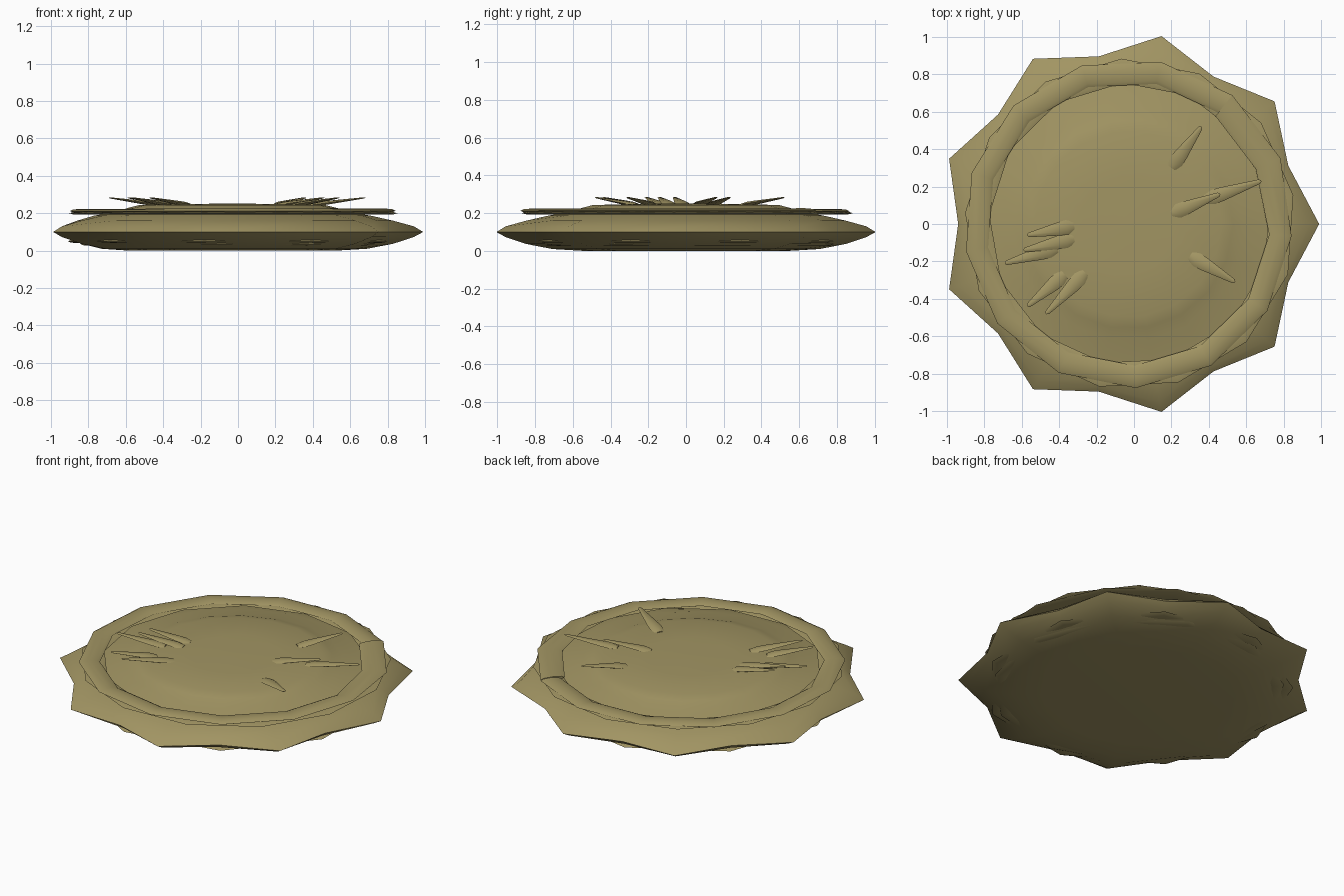
import bpy, bmesh
from math import cos, sin, pi, radians
from mathutils import Vector

cube = bpy.data.objects.get("Cube")
if cube:
    bpy.data.objects.remove(cube)

KHAKI = (0.36, 0.30, 0.125, 1)
mat = bpy.data.materials.new("dry_straw_khaki")
mat.use_nodes = True
mat.diffuse_color = KHAKI
bsdf = mat.node_tree.nodes["Principled BSDF"]
bsdf.inputs["Base Color"].default_value = KHAKI
bsdf.inputs["Roughness"].default_value = 0.9
CX = -0.03


def loft(name, rings, closed=False, angle=40):
    """Skin a list of equal-length point loops, capped unless closed."""
    bm = bmesh.new()
    loops = [[bm.verts.new(p) for p in ring] for ring in rings]
    n = len(loops[0])
    pairs = list(zip(loops, loops[1:]))
    if closed:
        pairs.append((loops[-1], loops[0]))
    else:
        bm.faces.new(loops[0])
        bm.faces.new(loops[-1])
    for a, b in pairs:
        for i in range(n):
            j = (i + 1) % n
            bm.faces.new((a[i], a[j], b[j], b[i]))
    bmesh.ops.recalc_face_normals(bm, faces=bm.faces)
    mesh = bpy.data.meshes.new(name)
    bm.to_mesh(mesh)
    bm.free()
    mesh.materials.append(mat)
    obj = bpy.data.objects.new(name, mesh)
    bpy.context.collection.objects.link(obj)
    bpy.ops.object.select_all(action='DESELECT')
    obj.select_set(True)
    bpy.context.view_layer.objects.active = obj
    bpy.ops.object.shade_smooth_by_angle(angle=radians(angle))
    return obj


def star_ring(tip, valley, z):
    """Eighteen points alternating between star tips and valleys."""
    return [(CX + r * cos(k * pi / 9), r * sin(k * pi / 9), z)
            for k in range(18) for r in [valley if k % 2 else tip]]


def section(centre, angle, half_width, half_height):
    """Flattened oval facing along the band, radial direction at angle."""
    out = Vector((cos(angle), sin(angle), 0))
    return [Vector(centre) + out * half_width * cos(t * pi / 4)
            + Vector((0, 0, half_height * sin(t * pi / 4))) for t in range(8)]


def band(name, sides, start, radius, z, half_width, half_height, cx=CX):
    """Closed many-sided flattened tube."""
    rings = []
    for k in range(sides):
        a = radians(start) + k * 2 * pi / sides
        rings.append(section((cx + radius * cos(a), radius * sin(a), z),
                             a, half_width, half_height))
    return loft(name, rings, closed=True)


# Star-edged cushion with a domed top and flat base
loft("nest_body", [star_ring(*p) for p in (
    (0.55, 0.55, 0.0), (0.72, 0.70, 0.01), (0.86, 0.80, 0.037),
    (0.97, 0.88, 0.073), (1.02, 0.91, 0.1), (0.97, 0.88, 0.13),
    (0.86, 0.83, 0.16), (0.74, 0.74, 0.187), (0.62, 0.62, 0.207),
    (0.56, 0.56, 0.228), (0.5, 0.5, 0.243), (0.25, 0.25, 0.249),
    (0.04, 0.04, 0.252))], angle=60)

# Main rim strand, open where its thicker end overlaps the start
rim = []
for k in range(14):
    a = radians(51 + k * 27.7)
    r = 0.825 - 0.012 * k / 13
    w = 0.072 if k > 11 else 0.06
    rim.append(section((CX + r * cos(a), r * sin(a), 0.21 + 0.004 * k / 13),
                       a, w, 0.012))
loft("rim_strand", rim)

# Strands twisted under the rim and tucked below the edge
band("under_rim_strand", 13, 10, 0.82, 0.2, 0.065, 0.008, cx=-0.02)
band("lower_strand", 9, 20, 0.82, 0.05, 0.06, 0.01)
band("lower_inner_strand", 11, 5, 0.77, 0.036, 0.06, 0.01)

# Loose flattened spikes rising outward from the dome: base and tip
SPIKES = (
    ((0.20, 0.30), (0.36, 0.52)), ((0.20, 0.055), (0.46, 0.16)),
    ((0.38, 0.13), (0.68, 0.23)), ((0.30, -0.17), (0.54, -0.31)),
    ((-0.32, -0.01), (-0.57, -0.06)), ((-0.32, -0.08), (-0.59, -0.14)),
    ((-0.41, -0.13), (-0.69, -0.21)), ((-0.37, -0.27), (-0.57, -0.44)),
    ((-0.26, -0.26), (-0.47, -0.48)))
for i, (base, tip) in enumerate(SPIKES):
    p, q = Vector((*base, 0.244)), Vector((*tip, 0.283))
    d = q - p
    side = Vector((-d.y, d.x, 0)).normalized()
    rings = []
    for t, w in ((0, 0.024), (0.15, 0.039), (0.3, 0.037), (0.97, 0.012), (1, 0.004)):
        rings.append([p + d * t + side * w * cos(s * pi / 3)
                      + Vector((0, 0, 0.3 * w * sin(s * pi / 3))) for s in range(6)])
    loft(f"spike_{i + 1}", rings)
